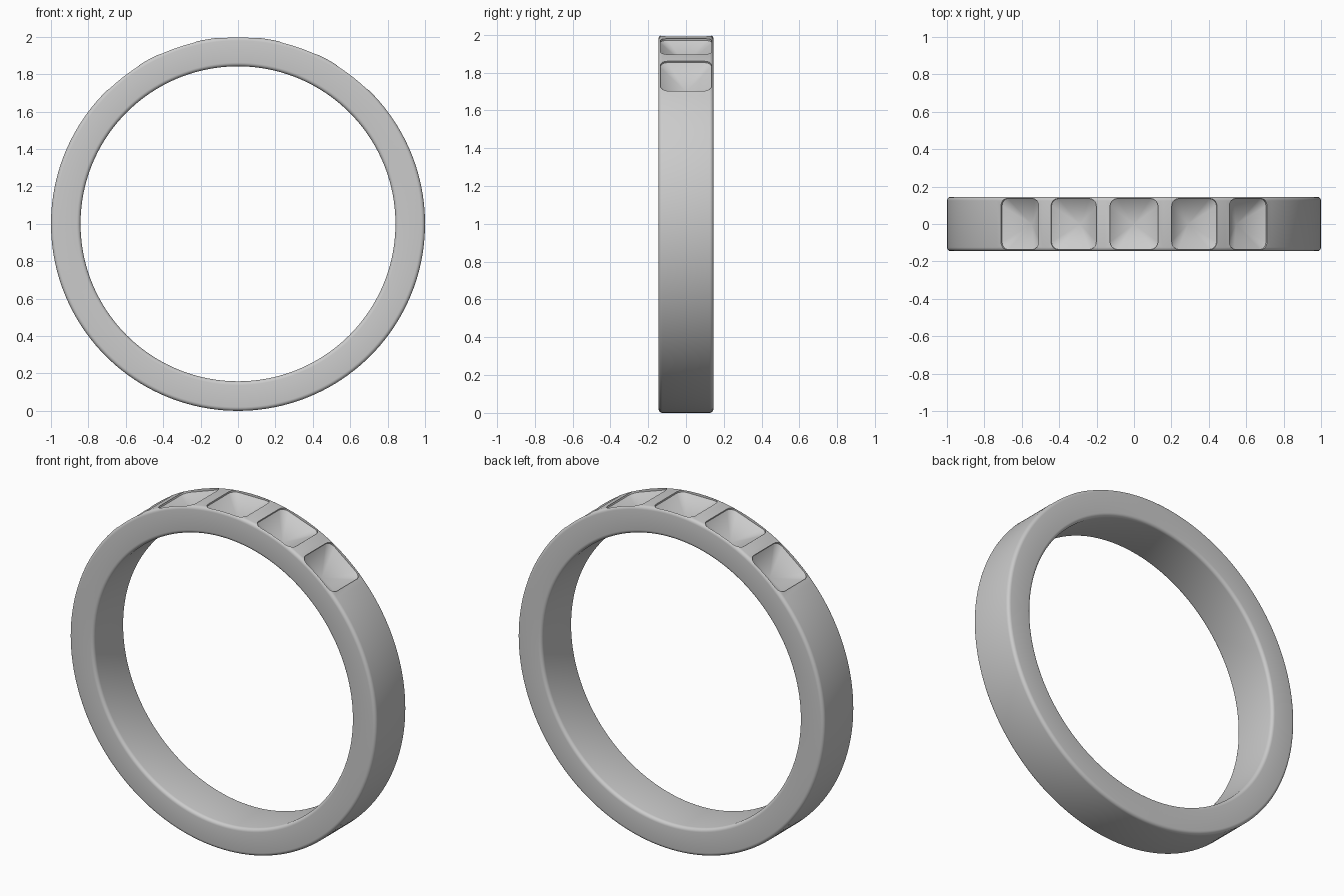
import bpy
import bmesh
from math import sin, cos, pi, radians
from mathutils import Matrix, Vector

OUTER, INNER, HALF_WIDTH = 1.0, 0.842, 0.145
SEGMENTS = 160
PIT_STEP = radians(19)

cube = bpy.data.objects.get("Cube")
if cube:
    bpy.data.objects.remove(cube)

metal = bpy.data.materials.new("grey metal")
metal.use_nodes = True
grey = (0.6, 0.6, 0.6, 1)
metal.diffuse_color = grey
metal.node_tree.nodes["Principled BSDF"].inputs["Base Color"].default_value = grey


def rounded_rect(half_u, half_v, radius, steps):
    """Outline points of a rectangle with rounded corners."""
    points = []
    for corner, (su, sv) in enumerate([(1, 1), (-1, 1), (-1, -1), (1, -1)]):
        for i in range(steps + 1):
            a = (corner + i / steps) * pi / 2
            points.append((su * (half_u - radius) + radius * cos(a),
                           sv * (half_v - radius) + radius * sin(a)))
    return points


def bridge(bm, loop_a, loop_b):
    n = len(loop_a)
    for i in range(n):
        j = (i + 1) % n
        bm.faces.new((loop_a[i], loop_a[j], loop_b[j], loop_b[i]))


def make_object(name, bm):
    bmesh.ops.recalc_face_normals(bm, faces=bm.faces)
    mesh = bpy.data.meshes.new(name)
    bm.to_mesh(mesh)
    bm.free()
    mesh.materials.append(metal)
    obj = bpy.data.objects.new(name, mesh)
    bpy.context.collection.objects.link(obj)
    return obj


# Band: rounded cross-section swept around the y axis
bm = bmesh.new()
mid = (OUTER + INNER) / 2
section = rounded_rect((OUTER - INNER) / 2, HALF_WIDTH, 0.02, 5)
loops = []
for s in range(SEGMENTS):
    a = 2 * pi * s / SEGMENTS
    loops.append([bm.verts.new(((mid + u) * sin(a), v, 1 + (mid + u) * cos(a)))
                  for u, v in section])
for s in range(SEGMENTS):
    bridge(bm, loops[s - 1], loops[s])
band = make_object("ring_band", bm)

# Stone seats: five pointed, cushion-shaped pits along the top
bm = bmesh.new()
outline = rounded_rect(0.128, 0.136, 0.04, 4)
for k in range(-2, 3):
    turn = Matrix.Translation((0, 0, 1)) @ Matrix.Rotation(k * PIT_STEP, 4, 'Y')
    top, girdle = [[bm.verts.new(turn @ Vector((u, v, r))) for u, v in outline]
                   for r in (1.04, 0.982)]
    apex = bm.verts.new(turn @ Vector((0, 0, 0.887)))
    bm.faces.new(top)
    bridge(bm, top, girdle)
    for i in range(len(girdle)):
        bm.faces.new((girdle[i - 1], girdle[i], apex))
cutter = make_object("seat_cutter", bm)
cutter.hide_render = True
cutter.hide_viewport = True

cut = band.modifiers.new("Seats", 'BOOLEAN')
cut.operation = 'DIFFERENCE'
cut.solver = 'EXACT'
cut.object = cutter

# Apply the cut, then shade smooth with sharp seat edges
bpy.context.view_layer.objects.active = band
band.select_set(True)
bpy.ops.object.modifier_apply(modifier=cut.name)
bpy.data.objects.remove(cutter)
bpy.ops.object.shade_smooth_by_angle(angle=radians(30))
